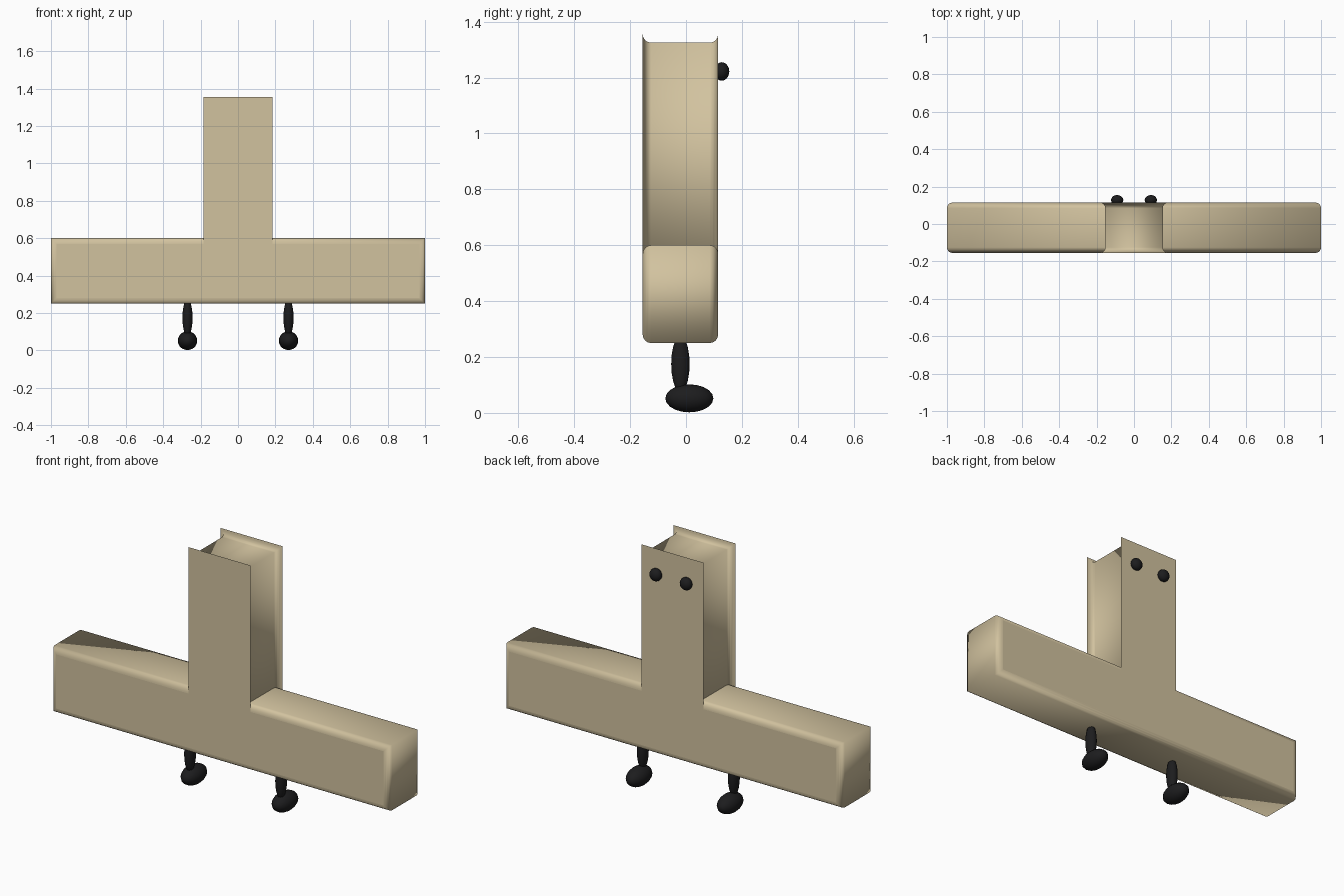
import bpy, bmesh, math

if "Cube" in bpy.data.objects:
    bpy.data.objects.remove(bpy.data.objects["Cube"])


def material(name, rgb):
    m = bpy.data.materials.new(name)
    m.diffuse_color = (*rgb, 1)
    m.use_nodes = True
    m.node_tree.nodes["Principled BSDF"].inputs["Base Color"].default_value = m.diffuse_color
    return m


TAN = material("tan", (0.64, 0.54, 0.345))
BLACK = material("black", (0.012, 0.012, 0.013))

Y_MID, Y_HALF, R, STEPS = -0.02, 0.135, 0.03, 4


def slab(name, x, z0, z1, sign):
    """Rectangular slab along y; sign -1 rounds its rims in, +1 flares them out."""
    half = [(Y_HALF - R * (1 - math.sin(a)), sign * R * (1 - math.cos(a)))
            for a in (math.pi / 2 * i / STEPS for i in range(STEPS + 1))]
    levels = [(-y, o) for y, o in reversed(half)] + half
    bm = bmesh.new()
    rings = []
    for y, o in levels:
        rings.append([bm.verts.new((px, y + Y_MID, pz)) for px, pz in (
            (-x - o, z0 - o), (x + o, z0 - o), (x + o, z1 + o), (-x - o, z1 + o))])
    for a, b in zip(rings, rings[1:]):
        for i in range(4):
            j = (i + 1) % 4
            bm.faces.new((a[i], a[j], b[j], b[i])).smooth = True
    # flat front and back caps with crisp borders
    for ring in (rings[0], rings[-1]):
        cap = bm.faces.new(ring)
        for e in cap.edges:
            e.smooth = False
    bmesh.ops.recalc_face_normals(bm, faces=bm.faces)
    me = bpy.data.meshes.new(name)
    bm.to_mesh(me)
    bm.free()
    me.materials.append(TAN)
    ob = bpy.data.objects.new(name, me)
    bpy.context.collection.objects.link(ob)


def ellipsoid(name, loc, radii):
    bpy.ops.mesh.primitive_uv_sphere_add(segments=16, ring_count=10, radius=1, location=loc)
    ob = bpy.context.object
    ob.name = name
    ob.scale = radii
    bpy.ops.object.shade_smooth()
    ob.data.materials.append(BLACK)


# body: wide crossbar with rounded rims, upright with flared rims
slab("crossbar", 1.0, 0.25, 0.6, -1)
slab("upright", 0.154, 0.45, 1.325, 1)

# legs, feet and eyes on both sides
for side, s in (("left", -1), ("right", 1)):
    ellipsoid(side + "_leg", (s * 0.27, -0.02, 0.175), (0.027, 0.033, 0.1))
    ellipsoid(side + "_foot", (s * 0.27, 0.012, 0.052), (0.052, 0.086, 0.05))
    ellipsoid(side + "_eye", (s * 0.09, 0.128, 1.222), (0.033, 0.027, 0.033))
